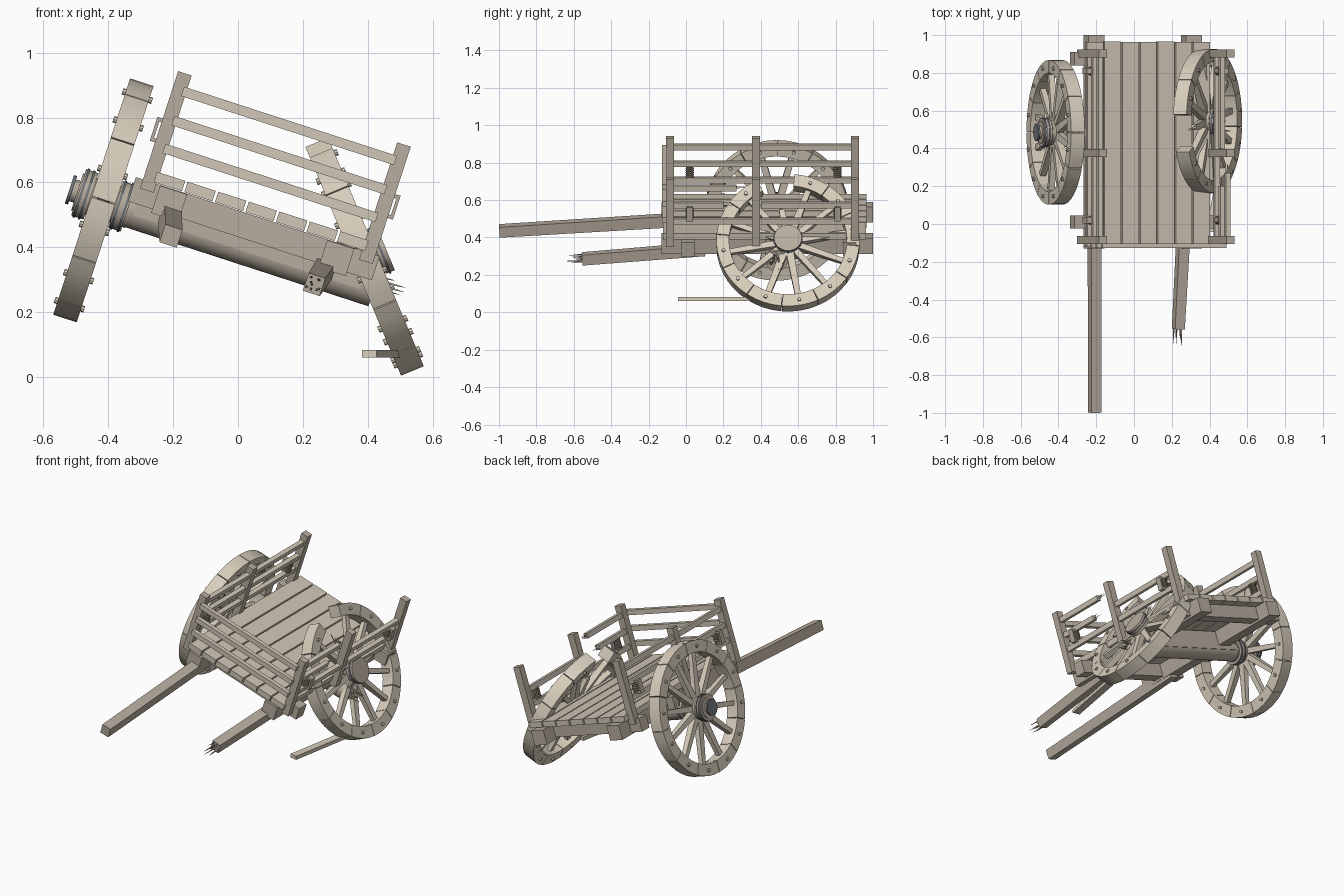
import bpy, bmesh, random
from math import radians, sin, cos, pi
from mathutils import Matrix, Vector

if "Cube" in bpy.data.objects:
    bpy.data.objects.remove(bpy.data.objects["Cube"])

random.seed(4)
T, R = Matrix.Translation, Matrix.Rotation
CART = R(radians(18), 4, 'Y')          # whole cart leans to the right


def material(name, rgb):
    m = bpy.data.materials.new(name)
    m.diffuse_color = (*rgb, 1)
    m.use_nodes = True
    m.node_tree.nodes["Principled BSDF"].inputs["Base Color"].default_value = m.diffuse_color
    return m


PLANK = material("plank_wood", (.64, .57, .47))
BEAM = material("beam_wood", (.48, .42, .35))
RIM = material("wheel_wood", (.68, .61, .50))
IRON = material("iron", (.16, .18, .20))
ROPE = material("rope", (.36, .31, .23))


def box(bm, c, s, m=Matrix()):
    bmesh.ops.create_cube(bm, size=1, matrix=m @ T(c) @ Matrix.Diagonal((*s, 1)))


def bar(bm, a, b, s, s2=None):
    """Square bar from a to b; s and s2 are (across, up) sizes at each end."""
    a, b = Vector(a), Vector(b)
    s2 = s2 or s
    d = (b - a).normalized()
    side = d.cross(Vector((0, 0, 1)) if abs(d.z) < .9 else Vector((1, 0, 0))).normalized()
    up = side.cross(d)
    rings = [[bm.verts.new(p + side * i * q[0] / 2 + up * j * q[1] / 2)
              for i, j in ((-1, -1), (1, -1), (1, 1), (-1, 1))] for p, q in ((a, s), (b, s2))]
    for k in range(4):
        n = (k + 1) % 4
        bm.faces.new((rings[0][k], rings[0][n], rings[1][n], rings[1][k]))
    bm.faces.new(rings[0][::-1])
    bm.faces.new(rings[1])


def cyl(bm, x0, x1, r0, r1=None, y=0, z=0, n=24):
    """Cylinder along x."""
    bmesh.ops.create_cone(bm, cap_ends=True, segments=n, radius1=r0,
                          radius2=r0 if r1 is None else r1, depth=x1 - x0,
                          matrix=T(((x0 + x1) / 2, y, z)) @ R(pi / 2, 4, 'Y'))


def splinters(bm, c, d, w, length, n=7):
    c, d = Vector(c), Vector(d)
    for _ in range(n):
        o = Vector([random.uniform(-w, w) * (1 - abs(k)) for k in d])
        bar(bm, c + o - d * .01, c + o * 1.2 + d * length * random.uniform(.4, 1),
            (w * .35, w * .35), (.001, .001))


def finish(name, bm, mat, m=CART, smooth=False):
    bmesh.ops.recalc_face_normals(bm, faces=bm.faces)
    me = bpy.data.meshes.new(name)
    bm.to_mesh(me)
    bm.free()
    ob = bpy.data.objects.new(name, me)
    bpy.context.collection.objects.link(ob)
    me.materials.append(mat)
    ob.matrix_world = m
    if smooth:
        bpy.ops.object.select_all(action='DESELECT')
        ob.select_set(True)
        bpy.context.view_layer.objects.active = ob
        bpy.ops.object.shade_smooth_by_angle(angle=radians(35))
    return ob


def wheel(name, m, start, broken):
    n, ro, ri, hw = 12, .383, .315, .038
    rim, spokes, bolts, hub, bands = [bmesh.new() for _ in range(5)]
    for k in range(n):
        a0 = radians(start + k * 30 + .3)
        mid = radians(start + k * 30 + 15)
        dy, dz = cos(mid), sin(mid)
        gone = broken and k == 3
        # spoke, snapped short where the rim is missing
        end = .19 if gone else ri + .01
        bar(spokes, (0, dy * .05, dz * .05), (0, dy * end, dz * end), (.042, .034), (.03, .026))
        if gone:
            splinters(spokes, (0, dy * end, dz * end), (0, dy, dz), .012, .06, 5)
            continue
        # curved rim block
        rows = []
        for i in range(5):
            a = a0 + radians(29.4) * i / 4
            rows.append([rim.verts.new((x, r * cos(a), r * sin(a)))
                         for x, r in ((-hw, ri), (hw, ri), (hw, ro), (-hw, ro))])
        for p, q in zip(rows, rows[1:]):
            for j in range(4):
                rim.faces.new((p[j], p[(j + 1) % 4], q[(j + 1) % 4], q[j]))
        rim.faces.new(rows[0])
        rim.faces.new(rows[-1][::-1])
        # bolt through the rim
        cyl(bolts, -hw - .01, hw + .01, .01, y=dy * .35, z=dz * .35, n=8)
    # hub barrel with flanges, thin iron bands and an end cap on the sound wheel
    cyl(hub, -.09, .085 if not broken else .07, .06)
    cyl(hub, -.035, .035, .066)
    for x in (-.08, .04):
        cyl(hub, x, x + .04 - (.01 if broken else 0), .075)
    for x in (-.075, -.052, .05) + (() if broken else (.068,)):
        cyl(bands, x, x + .007, .079)
    if not broken:
        cyl(bands, .10, .11, .046)
        cyl(hub, .08, .102, .035)
    finish(name + "_rim", rim, RIM, m, True)
    finish(name + "_spokes", spokes, RIM, m)
    finish(name + "_bolts", bolts, RIM, m, True)
    finish(name + "_hub", hub, BEAM, m, True)
    finish(name + "_iron_bands", bands, IRON, m, True)


# wheels: left sits on the axle, right has come off and leans inward
wheel("left_wheel", CART @ T((-.563, .485, .39)) @ R(pi, 4, 'Z'), 0, False)
wheel("right_wheel", T((.39, .545, .372)) @ R(radians(-22.7), 4, 'Y'), -5, True)

# axle with snapped right end, and bolster on top of it
bm = bmesh.new()
cyl(bm, -.56, .315, .058, y=.485, z=.39)
finish("axle", bm, BEAM, smooth=True)
bm = bmesh.new()
splinters(bm, (.315, .485, .385), (1, 0, 0), .04, .1, 10)
finish("axle_splinters", bm, BEAM)
bm = bmesh.new()
box(bm, (-.095, .485, .43), (.73, .12, .11))
finish("bolster", bm, BEAM)

# floor planks
bm = bmesh.new()
for i in range(7):
    box(bm, (-.387 + i * .099, .422 + random.uniform(-.002, .002), .508), (.091, 1.085, .034))
finish("floor_planks", bm, PLANK)

# long frame beams and cross beams
bm = bmesh.new()
for u in (-.367, .175):
    box(bm, (u, .435, .443), (.088, 1.13, .088))
for y in (.01, .875):
    box(bm, (-.095, y, .45), (.79, .07, .078))
finish("frame_beams", bm, BEAM)

# shafts, right one snapped
bm = bmesh.new()
bar(bm, (-.331, -.998, .35), (-.355, .1, .413), (.056, .058), (.056, .064))
finish("left_shaft", bm, BEAM)
bm = bmesh.new()
bar(bm, (.135, -.555, .344), (.152, .1, .405), (.054, .058), (.06, .062))
splinters(bm, (.135, -.555, .344), (0, -1, 0), .02, .09, 9)
finish("right_shaft", bm, BEAM)

# posts
LEFT, RIGHT = -.445, .265
bm = bmesh.new()
for u in (LEFT, RIGHT):
    for y in (-.085, .375, .903):
        box(bm, (u, y, .65), (.044, .042, .38))
finish("posts", bm, BEAM)

# rails: front and left whole, right partly broken away
HEIGHTS = (.60, .69, .785)
bm = bmesh.new()
for w in HEIGHTS:
    box(bm, (-.09, -.115, w), (.69, .026, .03))
finish("front_rails", bm, PLANK)
bm = bmesh.new()
for w in HEIGHTS:
    box(bm, (LEFT, .405, w), (.026, 1.0, .03))
finish("left_rails", bm, PLANK)
bm = bmesh.new()
for w, y0, y1 in ((.60, -.1, .91), (.69, .40, .91), (.69, -.1, .2), (.785, -.1, .27)):
    box(bm, (RIGHT, (y0 + y1) / 2, w), (.026, y1 - y0, .03))
    if y1 < .5:
        splinters(bm, (RIGHT, y1, w), (0, 1, 0), .01, .05, 5)
finish("right_rails", bm, PLANK)

# stake loops lashed on with rope between the rails
loops, rope = bmesh.new(), bmesh.new()
for u, s in ((LEFT, -1), (RIGHT, 1)):
    for y in (.02, .81):
        for w in (.615, .68):
            box(loops, (u + s * .018, y, w), (.04, .034, .012))
        box(loops, (u + s * .034, y, .648), (.01, .034, .077))
        box(loops, (u, y, .648), (.016, .028, .11))
        for i in range(6):
            z = .62 + i * .011
            ring = []
            for k in range(12):
                a = k * pi / 6
                ring.append([rope.verts.new(((.016 + .005 * cos(b)) * cos(a) + u,
                                             (.018 + .005 * cos(b)) * sin(a) + y, z + .005 * sin(b)))
                             for b in [j * pi / 3 for j in range(6)]])
            for k in range(12):
                p, q = ring[k], ring[(k + 1) % 12]
                for j in range(6):
                    rope.faces.new((p[j], q[j], q[(j + 1) % 6], p[(j + 1) % 6]))
finish("stake_loops", loops, BEAM)
finish("rope_lashings", rope, ROPE, smooth=True)

# fallen rail near the ground
bm = bmesh.new()
bar(bm, (.405, -.04, .072), (.475, .35, .072), (.045, .022))
finish("fallen_rail", bm, RIM, Matrix())
